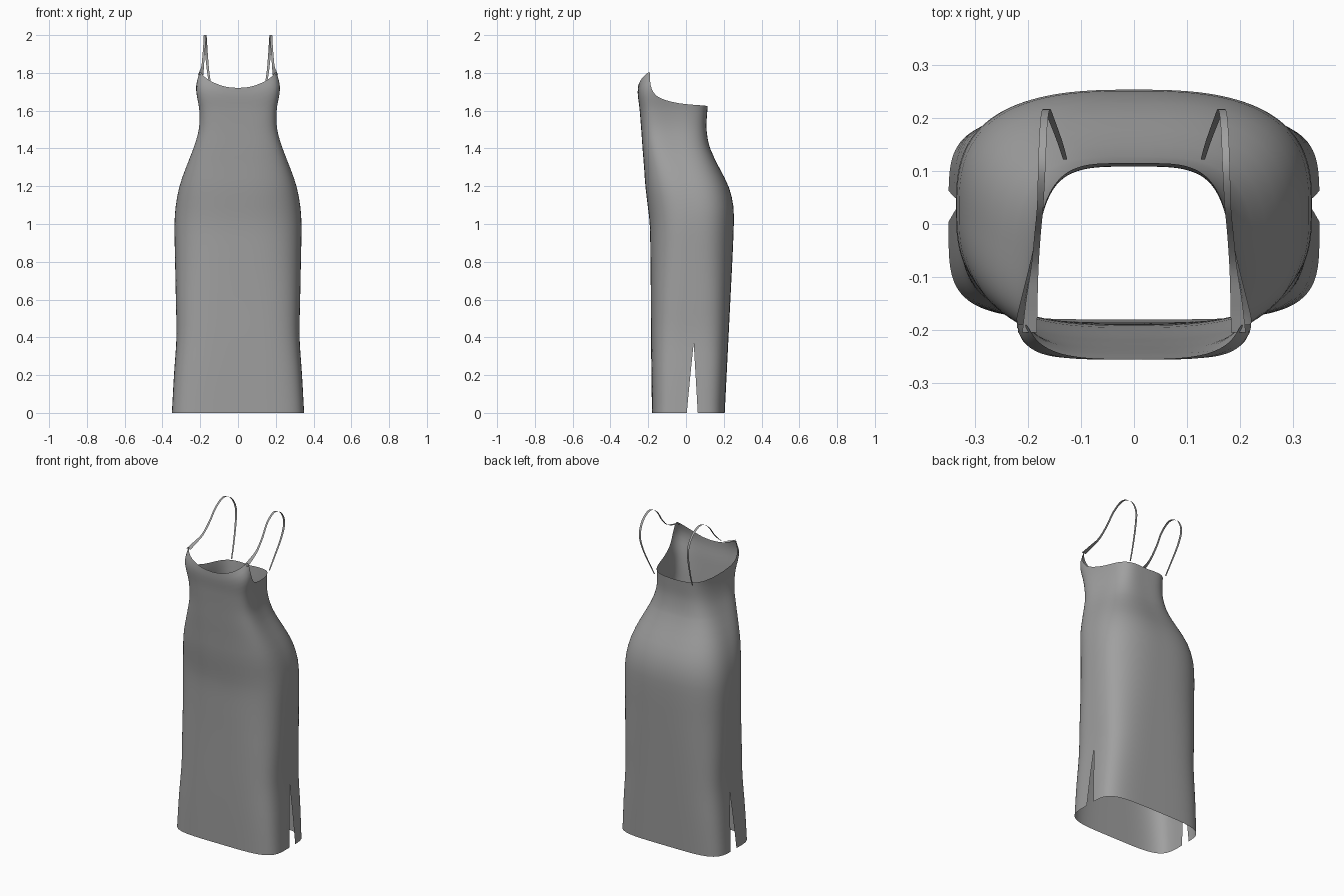
import bpy, bmesh, math

if "Cube" in bpy.data.objects:
    bpy.data.objects.remove(bpy.data.objects["Cube"])

fabric = bpy.data.materials.new("grey fabric")
fabric.diffuse_color = (0.35, 0.35, 0.35, 1)
fabric.use_nodes = True
fabric.node_tree.nodes["Principled BSDF"].inputs["Base Color"].default_value = fabric.diffuse_color


def curve(table, x, col=1):
    """Smooth interpolation through the rows of a table (first column is the key)."""
    n = len(table)
    x = min(max(x, table[0][0]), table[-1][0])
    i = max(k for k in range(n - 1) if table[k][0] <= x)

    def slope(k):
        a, b = table[max(k - 1, 0)], table[min(k + 1, n - 1)]
        return (b[col] - a[col]) / (b[0] - a[0])
    p, q = table[i], table[i + 1]
    h = q[0] - p[0]
    t = (x - p[0]) / h
    return ((2*t**3 - 3*t**2 + 1) * p[col] + (t**3 - 2*t**2 + t) * h * slope(i)
            + (3*t**2 - 2*t**3) * q[col] + (t**3 - t**2) * h * slope(i + 1))


# height, half width, front y, back y, squareness, narrowing toward the back
BODY = [
    (0.00, .350, -.180, .205, 4.5, .00),
    (0.20, .339, -.183, .215, 4.2, .00),
    (0.40, .326, -.185, .225, 3.8, .00),
    (0.60, .329, -.186, .235, 3.4, .00),
    (0.80, .333, -.188, .245, 3.0, .00),
    (1.00, .336, -.192, .253, 2.8, .00),
    (1.10, .329, -.203, .250, 2.8, .00),
    (1.20, .309, -.215, .225, 2.9, .02),
    (1.30, .273, -.222, .175, 3.1, .05),
    (1.40, .230, -.230, .128, 3.4, .10),
    (1.50, .198, -.237, .109, 3.8, .14),
    (1.60, .190, -.245, .113, 4.2, .18),
    (1.72, .203, -.255, .125, 4.5, .20),
    (1.82, .188, -.225, .130, 4.5, .20),
]
# angle from the front, height of the neckline and armhole edge
EDGE = [(0, 1.72), (15, 1.727), (28, 1.748), (38, 1.775), (46, 1.80), (50, 1.80),
        (55, 1.745), (60, 1.70), (68, 1.67), (90, 1.645), (125, 1.63), (180, 1.62)]
SLIT_ANGLE, SLIT_TOP, SLIT_OPEN, WAIST = 96, 0.37, 8.5, 1.40


def body_point(phi, z):
    w, yf, yb, n, taper = (curve(BODY, z, c) for c in range(1, 6))
    a = math.radians(phi)
    s, c = math.sin(a), -math.cos(a)
    r = (abs(s)**n + abs(c)**n) ** (-1 / n)
    u, v = r * s, r * c
    return (u * w * (1 - taper * v), (yf + yb) / 2 + v * (yb - yf) / 2, z)


def finish(bm, name):
    bmesh.ops.recalc_face_normals(bm, faces=bm.faces)
    me = bpy.data.meshes.new(name)
    bm.to_mesh(me)
    bm.free()
    ob = bpy.data.objects.new(name, me)
    bpy.context.collection.objects.link(ob)
    me.materials.append(fabric)
    me.shade_smooth()
    return ob


def skin(bm, grid):
    rows = [[bm.verts.new(p) for p in row] for row in grid]
    for a, b in zip(rows, rows[1:]):
        for j in range(len(a) - 1):
            bm.faces.new((a[j], a[j + 1], b[j + 1], b[j]))


# Dress body: front and back panels, joined above the side slits
LOW = [SLIT_TOP * i / 6 for i in range(7)]
LOW += [SLIT_TOP + (WAIST - SLIT_TOP) * i / 20 for i in range(1, 21)]
UPPER = 12


def panel(bm, middle, half):
    grid = []
    steps = int(half)
    for r in range(len(LOW) + UPPER):
        row = []
        for j in range(-steps, steps + 1, 2):
            if r < len(LOW):
                z = LOW[r]
                gap = SLIT_OPEN * max(0, 1 - z / SLIT_TOP)
                phi = middle + j * (half - gap) / half
            else:
                phi = middle + j
                around = abs((phi + 180) % 360 - 180)
                z = WAIST + (curve(EDGE, around) - WAIST) * (r - len(LOW) + 1) / UPPER
            row.append(body_point(phi, z))
        grid.append(row)
    skin(bm, grid)


bm = bmesh.new()
panel(bm, 0, SLIT_ANGLE)
panel(bm, 180, 180 - SLIT_ANGLE)
bmesh.ops.remove_doubles(bm, verts=[v for v in bm.verts if v.co.z > SLIT_TOP - .001], dist=1e-4)
finish(bm, "dress_body")

# Shoulder straps: step, x, y, z, half width
STRAP = [
    (0, .130, .122, 1.620, .004),
    (1, .140, .155, 1.690, .005),
    (2, .157, .200, 1.800, .006),
    (3, .166, .216, 1.890, .007),
    (4, .171, .180, 1.965, .007),
    (5, .174, .108, 2.000, .007),
    (6, .177, .035, 1.963, .006),
    (7, .182, -.020, 1.893, .006),
    (8, .187, -.080, 1.836, .007),
    (9, .193, -.145, 1.809, .011),
    (10, .197, -.205, 1.790, .014),
]
for side, name in ((-1, "left_strap"), (1, "right_strap")):
    bm = bmesh.new()
    grid = []
    for k in range(61):
        x, y, z, h = (curve(STRAP, k / 6, c) for c in range(1, 5))
        grid.append([(side * (x + e * h), y, z) for e in (-1, 1)])
    skin(bm, grid)
    finish(bm, name)
